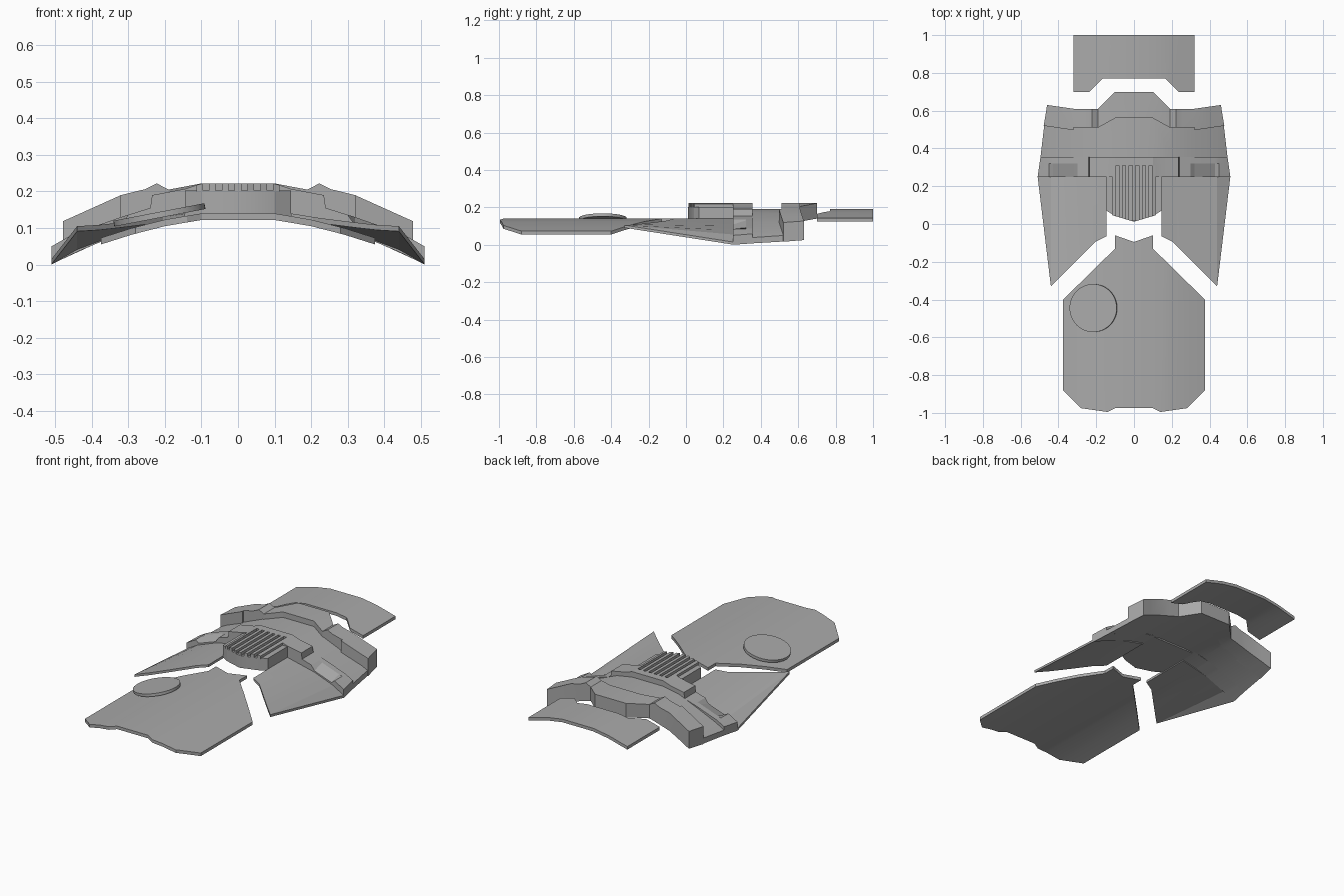
import bpy, bmesh, math

if "Cube" in bpy.data.objects:
    bpy.data.objects.remove(bpy.data.objects["Cube"])

# One plain grey for the whole shell
grey = bpy.data.materials.new("armour grey")
grey.use_nodes = True
colour = (0.4, 0.4, 0.4, 1)
grey.diffuse_color = colour
grey.node_tree.nodes["Principled BSDF"].inputs["Base Color"].default_value = colour


def curve(points):
    """Height as a piecewise line across x."""
    def height(x, y):
        x = abs(x)
        if x <= points[0][0]:
            return points[0][1]
        for (a, za), (b, zb) in zip(points, points[1:]):
            if x <= b:
                return za + (zb - za) * (x - a) / (b - a)
        return points[-1][1]
    return height


def finish(obj):
    obj.data.materials.append(grey)
    bpy.ops.object.select_all(action="DESELECT")
    obj.select_set(True)
    bpy.context.view_layer.objects.active = obj
    bpy.ops.object.shade_smooth_by_angle(angle=math.radians(14))


def slab(name, outline, top, bottom, xcuts=(), ycuts=(), mirror=True):
    """Plan outline, cut into strips, lifted between two height functions."""
    bm = bmesh.new()
    bm.faces.new([bm.verts.new((x, y, 0)) for x, y in outline])
    cuts = [((c, 0, 0), (1, 0, 0)) for c in xcuts] + [((0, c, 0), (0, 1, 0)) for c in ycuts]
    for co, no in cuts:
        bmesh.ops.bisect_plane(bm, geom=bm.verts[:] + bm.edges[:] + bm.faces[:],
                               dist=1e-5, plane_co=co, plane_no=no)
    low = bm.verts[:]
    out = bmesh.ops.extrude_face_region(bm, geom=bm.faces[:], use_keep_orig=True)
    high = [g for g in out["geom"] if isinstance(g, bmesh.types.BMVert)]
    for v in low:
        v.co.z = bottom(v.co.x, v.co.y)
    for v in high:
        v.co.z = top(v.co.x, v.co.y)
    bmesh.ops.recalc_face_normals(bm, faces=bm.faces[:])
    if mirror:
        inner = [f for f in bm.faces if all(abs(v.co.x) < 1e-5 for v in f.verts)]
        bmesh.ops.delete(bm, geom=inner, context="FACES")
    mesh = bpy.data.meshes.new(name)
    bm.to_mesh(mesh)
    bm.free()
    obj = bpy.data.objects.new(name, mesh)
    bpy.context.collection.objects.link(obj)
    if mirror:
        mod = obj.modifiers.new("mirror", "MIRROR")
        mod.merge_threshold = 0.0001
    finish(obj)
    return obj


def below(height, depth):
    return lambda x, y: height(x, y) - depth


def flat(z):
    return lambda x, y: z


# Front plate
front_top = curve([(0.1, 0.14), (0.2, 0.123), (0.29, 0.1), (0.375, 0.073)])
slab("front_plate",
     [(0, -0.095), (0.1, -0.06), (0.1, -0.13), (0.375, -0.4), (0.375, -0.88),
      (0.28, -0.975), (0.14, -0.995), (0.1, -0.975), (0, -0.975)],
     front_top, below(front_top, 0.018), (0.1, 0.15, 0.2, 0.29))

# Round badge disc tilted with the front plate
bpy.ops.mesh.primitive_cylinder_add(vertices=48, radius=0.127, depth=0.016,
                                    location=(-0.215, -0.445, 0.136),
                                    rotation=(0, -0.19, 0))
disc = bpy.context.object
disc.name = "round_disc"
finish(disc)

# Back plate
back_top = curve([(0.1, 0.19), (0.2, 0.174), (0.32, 0.142)])
slab("back_plate",
     [(0, 0.77), (0.165, 0.77), (0.235, 0.7), (0.32, 0.7), (0.32, 1), (0, 1)],
     back_top, below(back_top, 0.018), (0.1, 0.2, 0.26))

# Side wings, rising toward their front tips
wing_rear = curve([(0.145, 0.14), (0.32, 0.1), (0.44, 0.055), (0.51, 0.015)])
wing_front = curve([(0.145, 0.14), (0.44, 0.105), (0.51, 0.09)])


def wing_top(x, y):
    t = (0.25 - y) / 0.58
    return wing_rear(x, y) * (1 - t) + wing_front(x, y) * t


slab("side_wing",
     [(0.145, 0.25), (0.145, -0.065), (0.205, -0.095), (0.44, -0.33), (0.51, 0.25)],
     wing_top, below(wing_top, 0.014), (0.23, 0.32, 0.38, 0.44))

# Underside shared by the body sections
shell = curve([(0.1, 0.14), (0.2, 0.122), (0.32, 0.085), (0.44, 0.035), (0.51, 0.0)])

# Front ridge: tall inner blocks, a step down, then a scooped outer slope
ridge = curve([(0.1, 0.222), (0.145, 0.207), (0.235, 0.19), (0.24, 0.155),
               (0.32, 0.13), (0.45, 0.084), (0.51, 0.05)])


def ridge_top(x, y):
    scoop = 0.022 if 0.305 < x < 0.44 and y < 0.3 else 0
    return ridge(x, y) - scoop


slab("front_ridge",
     [(0, 0.31), (0.114, 0.31), (0.114, 0.25), (0.51, 0.25), (0.495, 0.355), (0, 0.355)],
     ridge_top, shell,
     (0.1, 0.145, 0.235, 0.24, 0.3, 0.32, 0.43, 0.45), (0.32,))

# Recessed channel between ridge and rear band
channel = curve([(0.1, 0.19), (0.2, 0.172), (0.32, 0.122), (0.44, 0.07), (0.51, 0.03)])
slab("middle_channel",
     [(0, 0.355), (0.495, 0.355), (0.475, 0.525), (0.32, 0.515), (0.19, 0.52),
      (0.1, 0.57), (0, 0.57)],
     channel, shell, (0.1, 0.2, 0.32, 0.44))

# Raised rear band with a small peak on each side
band = curve([(0.1, 0.222), (0.19, 0.205), (0.222, 0.222), (0.255, 0.206),
              (0.32, 0.19), (0.48, 0.118)])
slab("rear_band",
     [(0, 0.56), (0.1, 0.56), (0.19, 0.51), (0.32, 0.51), (0.32, 0.497), (0.478, 0.52),
      (0.46, 0.63), (0.32, 0.61), (0.19, 0.61), (0.185, 0.615), (0.1, 0.7), (0, 0.7)],
     band, shell, (0.1, 0.19, 0.222, 0.255, 0.32, 0.4))

# Grille block with a pointed nose
slab("grille_block",
     [(0, 0.012), (0.1, 0.042), (0.145, 0.07), (0.145, 0.34), (0, 0.34)],
     flat(0.203), flat(0.132))


def nose(x):
    return 0.012 + 0.3 * abs(x)


# Grille vanes
for k in range(-3, 4):
    a, b = k * 0.035 - 0.009, k * 0.035 + 0.009
    slab("grille_vane", [(a, nose(a)), (b, nose(b)), (b, 0.312), (a, 0.312)],
         ridge, flat(0.2), mirror=False)
